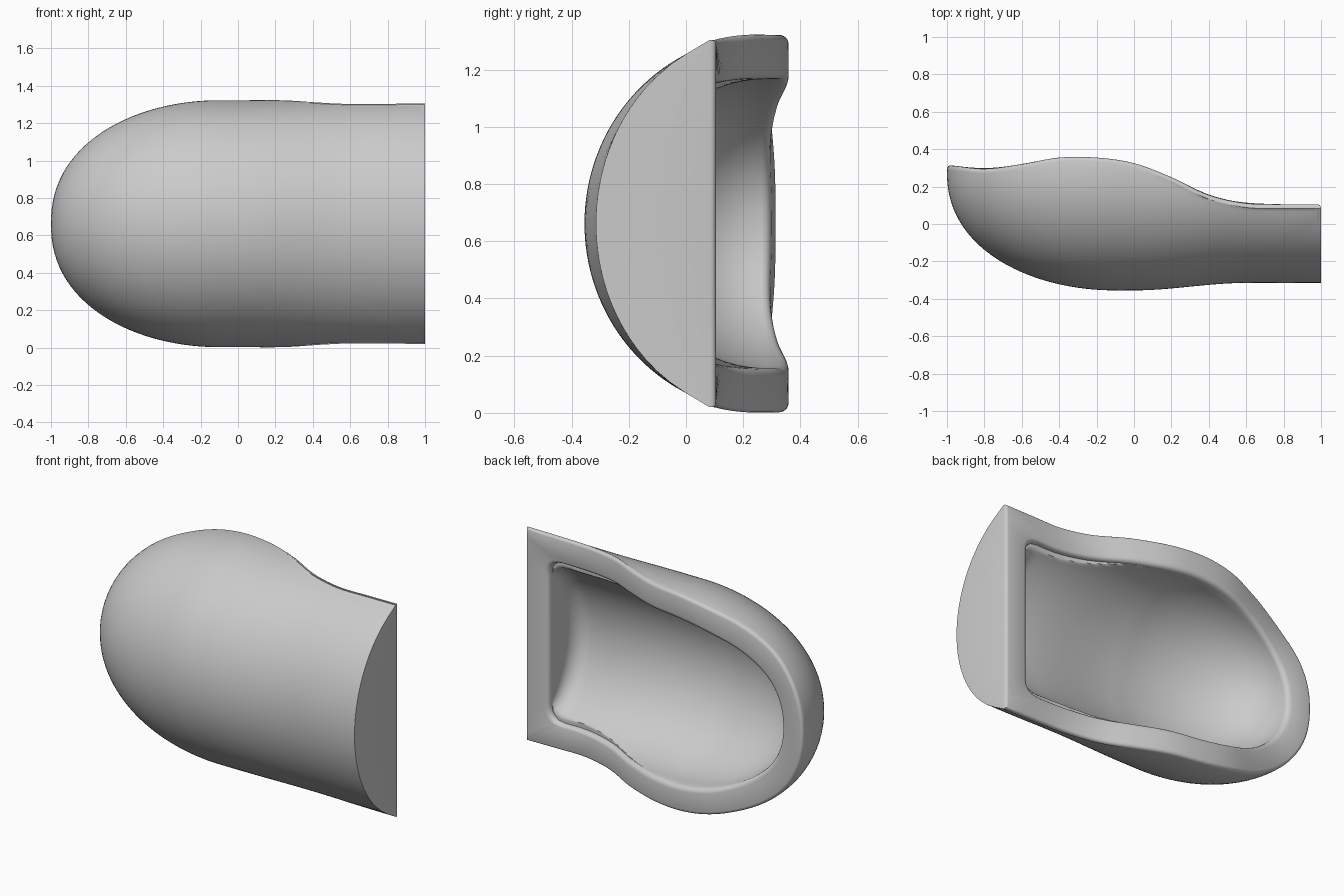
import bpy, bmesh, math
from math import sin, cos, pi, sqrt

if "Cube" in bpy.data.objects:
    bpy.data.objects.remove(bpy.data.objects["Cube"], do_unlink=True)

WALL = 0.155       # shell thickness
CENTRE_Z = 0.662
AXIS_Y = 0.28      # depth at which the shell is widest
RIM = [0.315, 0.295, 0.32, 0.355, 0.355, 0.325, 0.25, 0.155, 0.11, 0.105, 0.105]


def smooth(t):
    t = min(1, max(0, t))
    return t * t * (3 - 2 * t)


def rim_y(x):
    """Wavy edge of the shell, a smooth curve through evenly spaced heights."""
    f = min(max((x + 1) * 5, 0), 9.9999)
    i = int(f)
    t = f - i
    a, b, c, d = (RIM[min(max(i + k, 0), 10)] for k in (-1, 0, 1, 2))
    return b + t / 2 * (c - a + t * (2*a - 5*b + 4*c - d + t * (3*(b - c) + d - a)))


def section(x, wall):
    """Half height and depth of the elliptical section, inset by the wall."""
    u = max(0, (-x - 0.1) / (0.9 - wall))
    k = max(0, 1 - u * u) ** 0.45
    return ((0.66 + 0.012 * smooth(x) - wall) * k,
            (0.635 - 0.04 * smooth(x / 0.6) - wall) * k)


def front_y(x, z, wall):
    h, d = section(x, wall)
    q = z / h if h > 1e-6 else 1
    return AXIS_Y - d * sqrt(max(0, 1 - q * q))


def half_width(x):
    h, d = section(x, 0)
    drop = max(0, AXIS_Y - rim_y(x))
    return h * sqrt(max(0, 1 - (drop / d) ** 2)) if d > 1e-6 else 0


def in_outer(x, z):
    return x <= 1 and x >= -1 and abs(z) <= half_width(x)


def in_inner(x, z, r=0.08):
    a = 1 - WALL - x
    if x < -0.1:
        b = section(x, WALL)[0] - abs(z)
    else:
        b = half_width(x) - WALL - abs(z)
    if a < 0 or b < 0:
        return False
    return a > r or b > r or (r - a) ** 2 + (r - b) ** 2 <= r * r


def reach(test, ang):
    """Distance from the middle to the outline in one direction."""
    lo, hi = 0, 1.5
    for _ in range(40):
        mid = (lo + hi) / 2
        if test(mid * cos(ang), mid * sin(ang)):
            lo = mid
        else:
            hi = mid
    return lo


# Directions around the outline, with the end corners hit exactly
corner = math.atan2(half_width(1), 1)
half = [corner * i / 18 for i in range(18)]
half += [corner + (pi - corner) * i / 64 for i in range(65)]
angles = half + [-a for a in reversed(half[1:-1])]
outer = [reach(in_outer, a) for a in angles]
inner = [reach(in_inner, a) for a in angles]

bm = bmesh.new()
rings = []


def add_ring(radii, height):
    ring = []
    for r, a in zip(radii, angles):
        x, z = r * cos(a), r * sin(a)
        ring.append(bm.verts.new((x, height(x, z), z + CENTRE_Z)))
    rings.append(ring)


def outer_height(x, z):
    return min(front_y(x, z, 0), rim_y(x) - 0.022)


def inner_height(x, z):
    t = min(1, max(0, (x - 0.745) / 0.1))
    lift = 0.1 * (1 - sqrt(1 - t * t))
    return min(front_y(x, z, WALL) + lift, rim_y(x) - 0.032)


# Outer dome, rounded rim, then the hollow
STEPS = 36
sines = [sin(pi / 2 * i / STEPS) for i in range(1, STEPS + 1)]
for s in sines:
    add_ring([r * s for r in outer], outer_height)
for inset, drop in ((0, 0.02), (0.002, 0.012), (0.006, 0.006), (0.012, 0.002), (0.02, 0)):
    add_ring([r - inset for r in outer], lambda x, z: rim_y(x) - drop)
for grow, drop in ((0.03, 0), (0.018, 0.003), (0.009, 0.009), (0.003, 0.018), (0, 0.03)):
    add_ring([r + grow for r in inner], lambda x, z: rim_y(x) - drop)
for s in reversed(sines):
    add_ring([r * s for r in inner], inner_height)

n = len(angles)
for low, high in zip(rings, rings[1:]):
    for i in range(n):
        j = (i + 1) % n
        bm.faces.new((low[i], low[j], high[j], high[i]))
for ring, wall in ((rings[0], 0), (rings[-1], WALL)):
    pole = bm.verts.new((0, front_y(0, 0, wall), CENTRE_Z))
    for i in range(n):
        bm.faces.new((ring[i], ring[(i + 1) % n], pole))
bmesh.ops.recalc_face_normals(bm, faces=bm.faces)

mesh = bpy.data.meshes.new("hollow_shell")
bm.to_mesh(mesh)
bm.free()
shell = bpy.data.objects.new("hollow_shell", mesh)
bpy.context.collection.objects.link(shell)

grey = bpy.data.materials.new("plain grey")
grey.use_nodes = True
grey.diffuse_color = (0.6, 0.6, 0.6, 1)
grey.node_tree.nodes["Principled BSDF"].inputs["Base Color"].default_value = (0.6, 0.6, 0.6, 1)
mesh.materials.append(grey)

bpy.ops.object.select_all(action="DESELECT")
shell.select_set(True)
bpy.context.view_layer.objects.active = shell
bpy.ops.object.shade_smooth_by_angle(angle=math.radians(40))
